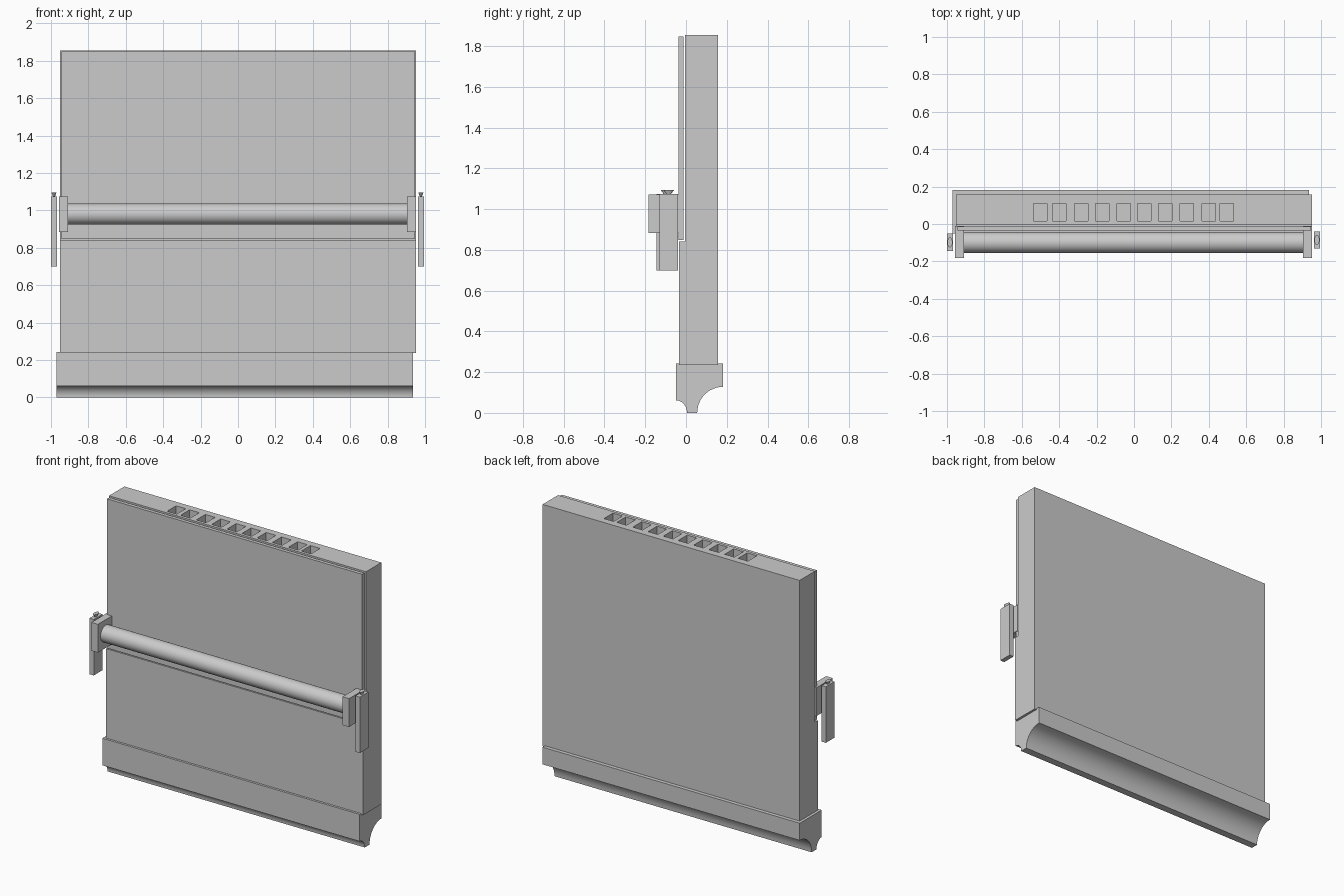
import bpy, bmesh
from math import sin, cos, pi
from mathutils import Matrix

if "Cube" in bpy.data.objects:
    bpy.data.objects.remove(bpy.data.objects["Cube"])


def finish(name, bm):
    bmesh.ops.recalc_face_normals(bm, faces=bm.faces)
    mesh = bpy.data.meshes.new(name)
    bm.to_mesh(mesh)
    bm.free()
    ob = bpy.data.objects.new(name, mesh)
    bpy.context.collection.objects.link(ob)
    return ob


def add_box(bm, x0, x1, y0, y1, z0, z1):
    m = Matrix.LocRotScale(((x0 + x1) / 2, (y0 + y1) / 2, (z0 + z1) / 2), None,
                           (x1 - x0, y1 - y0, z1 - z0))
    bmesh.ops.create_cube(bm, size=1, matrix=m)


def box(name, *dims):
    bm = bmesh.new()
    add_box(bm, *dims)
    return finish(name, bm)


def extrude_profile(name, pts, x0, x1):
    """Extrude a (y, z) outline along x."""
    bm = bmesh.new()
    face = bm.faces.new([bm.verts.new((x0, y, z)) for y, z in pts])
    new = bmesh.ops.extrude_face_region(bm, geom=[face])["geom"]
    verts = [v for v in new if isinstance(v, bmesh.types.BMVert)]
    bmesh.ops.translate(bm, verts=verts, vec=(x1 - x0, 0, 0))
    return finish(name, bm)


def smooth(ob):
    bpy.ops.object.select_all(action='DESELECT')
    ob.select_set(True)
    bpy.context.view_layer.objects.active = ob
    bpy.ops.object.shade_smooth_by_angle()


# Main body, recessed behind the door
body = extrude_profile("body", [(-0.035, 0.236), (0.157, 0.236), (0.157, 1.855),
                                (-0.005, 1.855), (-0.005, 0.842), (-0.035, 0.842)],
                       -0.952, 0.952)

# Row of vent holes in the top
bm = bmesh.new()
for x in (-0.5, -0.4, -0.283, -0.17, -0.055, 0.055, 0.168, 0.281, 0.4, 0.495):
    add_box(bm, x - 0.036, x + 0.036, 0.015, 0.11, 1.72, 1.95)
cutter = finish("vent_cutter", bm)
cutter.hide_render = True
mod = body.modifiers.new("vents", 'BOOLEAN')
mod.operation = 'DIFFERENCE'
mod.solver = 'EXACT'
mod.object = cutter
bpy.context.view_layer.objects.active = body
bpy.ops.object.modifier_apply(modifier=mod.name)
bpy.data.objects.remove(cutter)

# Door panel
box("door", -0.945, 0.945, -0.036, -0.013, 0.848, 1.848)

# Base with a cove moulding front and back
N = 12
outline = [(-0.05, 0.243)]
outline += [(-0.05 + 0.055 * sin(i / N * pi / 2), 0.062 * cos(i / N * pi / 2))
            for i in range(N + 1)]
outline += [(0.182 - 0.127 * cos(i / N * pi / 2), 0.128 * sin(i / N * pi / 2))
            for i in range(N + 1)]
outline.append((0.182, 0.243))
smooth(extrude_profile("base", outline, -0.97, 0.936))

# Handle bar
bm = bmesh.new()
bmesh.ops.create_cone(bm, cap_ends=True, segments=48, radius1=0.056, radius2=0.056,
                      depth=1.83,
                      matrix=Matrix.Translation((-0.004, -0.099, 0.98)) @ Matrix.Rotation(pi / 2, 4, 'Y'))
smooth(finish("handle_bar", bm))

# Brackets, side grips and the flared knobs on top of the grips
for side, bx, gx, gy in (("left", -0.934, -0.984, -0.098), ("right", 0.927, 0.978, -0.085)):
    box(side + "_bracket", bx - 0.024, bx + 0.024, -0.183, -0.012, 0.883, 1.073)
    box(side + "_grip", gx - 0.016, gx + 0.016, gy - 0.046, gy + 0.046, 0.7, 1.075)
    bm = bmesh.new()
    bmesh.ops.create_cone(bm, cap_ends=True, segments=24, radius1=0.01, radius2=0.027,
                          depth=0.022,
                          matrix=Matrix.Translation((gx, gy, 1.084)) @ Matrix.Diagonal((0.5, 1, 1, 1)))
    smooth(finish(side + "_knob", bm))
